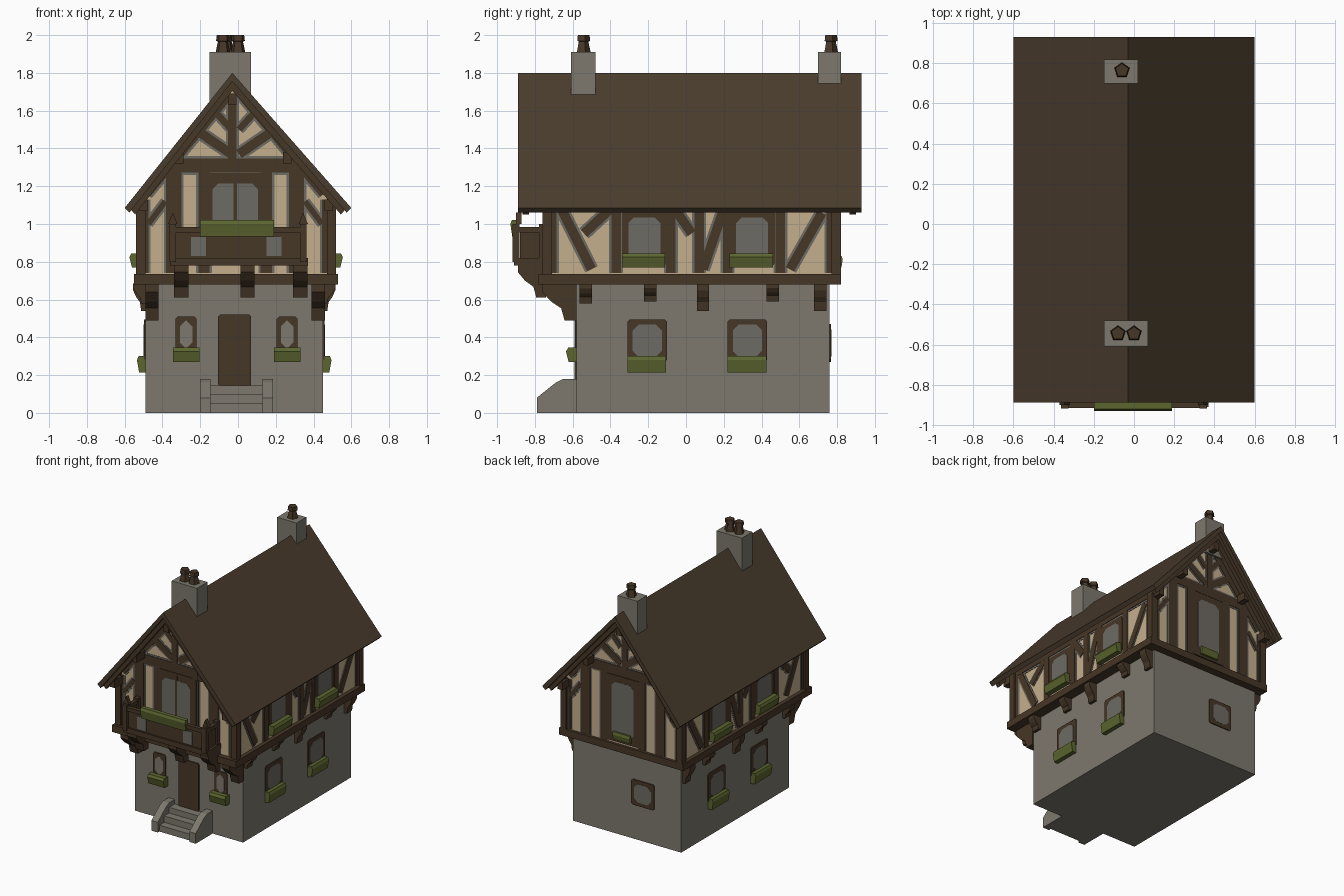
import bpy, bmesh, math
from mathutils import Vector as V

if "Cube" in bpy.data.objects:
    bpy.data.objects.remove(bpy.data.objects["Cube"])

COL = {"stone": (.205, .19, .155), "timber": (.062, .038, .020), "plaster": (.56, .43, .27),
       "roof_brown": (.068, .046, .027), "plant_green": (.105, .13, .028), "grey_edge": (.155, .145, .125)}
MATS = {}
for n, c in COL.items():
    MATS[n] = bpy.data.materials.new(n)
    MATS[n].diffuse_color = (*c, 1)
PARTS = {}


def prism(name, mat, pts, vec):
    """Closed prism: polygon swept along a vector, gathered per part."""
    bm = PARTS.setdefault((name, mat), bmesh.new())
    a = [bm.verts.new(p) for p in pts]
    b = [bm.verts.new(V(p) + V(vec)) for p in pts]
    n = len(a)
    bm.faces.new(a)
    bm.faces.new(b[::-1])
    for i in range(n):
        bm.faces.new((a[i], b[i], b[(i + 1) % n], a[(i + 1) % n]))


def box(name, mat, x0, x1, y0, y1, z0, z1):
    prism(name, mat, [(x0, y0, z0), (x1, y0, z0), (x1, y1, z0), (x0, y1, z0)], (0, 0, z1 - z0))


def along_y(name, mat, xz, y0, y1):
    prism(name, mat, [(x, y0, z) for x, z in xz], (0, y1 - y0, 0))


# wall faces: point from (u along wall, z, outward offset)
UP = {"front": lambda u, z, o: (u, -.74 - o, z), "back": lambda u, z, o: (u, .80 + o, z),
      "right": lambda u, z, o: (.50 + o, u, z), "left": lambda u, z, o: (-.52 - o, u, z)}
LOW = {"front": lambda u, z, o: (u, -.58 - o, z), "back": lambda u, z, o: (u, .76 + o, z),
       "right": lambda u, z, o: (.45 + o, u, z), "left": lambda u, z, o: (-.49 - o, u, z)}


def plate(name, mat, f, pts, d):
    prism(name, mat, [f(u, z, 0) for u, z in pts], V(f(0, 0, d)) - V(f(0, 0, 0)))


def beam(f, a, b, w=.06):
    """Timber strip on a wall with a slightly wider grey edge behind it."""
    a, b = V(a), V(b)
    t = (b - a).normalized()
    n = V((-t.y, t.x))
    for mat, h, d in (("grey_edge", w / 2 + .012, .003), ("timber", w / 2, .007)):
        plate("wall_timbers", mat, f, [a + n * h, b + n * h, b - n * h, a - n * h], d)


def cut_rect(u0, u1, z0, z1, c):
    return [(u0, z0 + c), (u0 + c, z0), (u1 - c, z0), (u1, z0 + c),
            (u1, z1 - c), (u1 - c, z1), (u0 + c, z1), (u0, z1 - c)]


def window(f, u0, u1, z0, z1, m=.028, glass="grey_edge"):
    plate("window_frames", "timber", f, cut_rect(u0, u1, z0, z1, .012), .008)
    plate("window_panes", glass, f, cut_rect(u0 + m, u1 - m, z0 + m, z1 - m, .03), .0095)


def planter(f, u0, u1, z0, z1, out):
    prof = [(0, z0), (out * .75, z0), (out, z1 - .02), (out * .8, z1), (0, z1)]
    prism("flower_boxes", "plant_green", [f(u0, z, o) for o, z in prof],
          V(f(u1, 0, 0)) - V(f(u0, 0, 0)))


def bracket(f, u, w, z0, z1, out, start=0):
    h = z1 - z0
    prof = [(start, z1), (start + out, z1), (start + out, z1 - h * .25), (start + out * .75, z1 - h * .5),
            (start + out * .45, z1 - h * .68), (start + out * .35, z0), (start, z0)]
    prism("brackets", "timber", [f(u - w / 2, z, o) for o, z in prof],
          V(f(w, 0, 0)) - V(f(0, 0, 0)))


# main volumes
box("ground_floor", "stone", -.49, .45, -.58, .76, 0, .69)
box("jetty_beam", "timber", -.55, .53, -.78, .82, .68, .735)
along_y("upper_floor", "plaster", [(-.52, .70), (.50, .70), (.50, 1.15), (-.03, 1.75), (-.52, 1.15)], -.74, .80)

# roof slab, barge boards and purlins
along_y("roof", "roof_brown", [(-.60, 1.085), (-.03, 1.80), (.60, 1.085), (.575, 1.06), (-.03, 1.755),
                               (-.575, 1.06)], -.89, .93)
for y in (-.865, .865):
    along_y("barge_boards", "timber", [(-.57, 1.08), (-.03, 1.76), (.57, 1.08), (.545, 1.05), (-.03, 1.705),
                                       (-.545, 1.05)], y, y + .035)
for x, z in ((-.31, 1.35), (.26, 1.35), (-.03, 1.66), (-.50, 1.10), (.48, 1.10)):
    box("purlins", "timber", x - .022, x + .022, -.85, .88, z - .03, z + .03)

# corner posts
for x in (-.515, .495):
    for y in (-.735, .795):
        box("corner_posts", "timber", x - .025, x + .025, y - .025, y + .025, .72, 1.14)

# gable framing, front and back
for side in ("front", "back"):
    f = UP[side]
    beam(f, (-.36, 1.31), (.31, 1.31), .075)
    beam(f, (-.03, 1.34), (-.03, 1.68), .045)
    for s in (-1, 1):
        m = lambda dx, z: (-.015 + s * dx, z)
        beam(f, m(.02, 1.37), m(.21, 1.50), .05)
        beam(f, m(.02, 1.50), m(.12, 1.61), .035)
        beam(f, m(.47, 1.16), m(.03, 1.69), .05)
        beam(f, m(.325, .74), m(.325, 1.30), .08)
        beam(f, m(.165, .74), m(.165, 1.30), .06)
        beam(f, m(.48, .74), m(.48, 1.13), .04)
        beam(f, m(.37, 1.12), m(.46, 1.0), .03)
window(UP["front"], -.19, .16, .80, 1.27, .055)
window(UP["back"], -.16, .13, .75, 1.27, .05)
plate("window_bar", "timber", UP["front"], [(-.025, .8), (-.005, .8), (-.005, 1.25), (-.025, 1.25)], .0098)
planter(UP["back"], -.09, .06, .77, .83, .03)

# long sides
for side in ("right", "left"):
    f, g = UP[side], LOW[side]
    for y in (-.71, -.37, -.08, .07, .22, .50, .77):
        beam(f, (y, .74), (y, 1.12), .05)
    for a, b in (((-.66, 1.08), (-.50, .76)), ((-.54, .95), (-.40, 1.08)), ((.03, .95), (-.06, 1.08)),
                 ((.09, .76), (.20, 1.08)), ((.55, .76), (.72, 1.06))):
        beam(f, a, b, .05)
    beam(f, (-.72, 1.11), (.78, 1.11), .05)
    for y0 in (-.34, .23):
        window(f, y0, y0 + .24, .78, 1.07, .035)
        planter(f, y0, y0 + .23, .77, .845, .055)
    for y0 in (-.31, .22):
        window(g, y0, y0 + .21, .27, .495)
        planter(g, y0, y0 + .205, .215, .30, .045)
    for y, z in ((-.53, .58), (-.19, .59), (.09, .54), (.46, .59), (.71, .54)):
        bracket(g, y, .065, z, .685, .065)

# ground floor front and back openings
f = LOW["front"]
plate("door", "timber", f, cut_rect(-.105, .07, .14, .52, .01), .009)
for u in (-.275, .26):
    window(f, u - .055, u + .055, .32, .51, .022, "stone")
    planter(f, u - .07, u + .07, .27, .345, .055)
window(LOW["back"], -.26, -.06, .27, .47)
for u in (-.455, .425):
    bracket(f, u, .07, .49, .69, .18)

# balcony
for u in (-.30, .05, .33):
    bracket(UP["front"], u, .075, .61, .79, .15, 0)
box("balcony_floor", "timber", -.36, .37, -.91, -.74, .78, .82)
box("balcony_front_panel", "timber", -.33, .34, -.897, -.885, .82, .96)
for x in (-.345, .345):
    box("balcony_end_panel", "timber", x - .006, x + .006, -.88, -.755, .82, .965)
    box("balcony_end_rail", "timber", x - .015, x + .015, -.90, -.74, .955, .985)
    for y in (-.90, -.76):
        box("balcony_posts", "timber", x - .018, x + .018, y - .018, y + .018, .80, 1.0)
    prism("post_caps", "timber", [(x - .025, -.90, 1.0), (x, -.90, 1.06), (x + .025, -.90, 1.0)], (0, .03, 0))
box("balcony_top_rail", "timber", -.36, .36, -.915, -.885, .955, .985)
for u in (-.21, .19):
    box("balcony_insets", "grey_edge", u - .04, u + .04, -.900, -.896, .83, .93)
planter(lambda u, z, o: (u, -.89 - o, z), -.20, .19, .935, 1.02, .04)

# entrance steps with cheek walls
for i, z in enumerate((.05, .10, .145)):
    box("steps", "stone", -.16, .14, -.77 + .06 * i, -.57, 0, z)
for x in (-.20, .13):
    cheek = [(-.57, 0), (-.79, 0), (-.79, .08), (-.69, .16), (-.65, .18), (-.57, .18)]
    prism("step_walls", "stone", [(x, y, z) for y, z in cheek], (.055, 0, 0))

# chimneys and five-sided pots
box("front_chimney", "stone", -.15, .07, -.61, -.48, 1.62, 1.91)
box("back_chimney", "stone", -.15, .02, .70, .82, 1.62, 1.91)
for x, y in ((-.08, -.545), (.0, -.545), (-.06, .765)):
    bm = PARTS.setdefault(("chimney_pots", "timber"), bmesh.new())
    rings = []
    for r, z in ((.042, 1.90), (.028, 1.965), (.038, 1.97), (.034, 2.0)):
        rings.append([bm.verts.new((x + r * math.sin(k * math.tau / 5), y + r * math.cos(k * math.tau / 5), z))
                      for k in range(5)])
    for a, b in zip(rings, rings[1:]):
        for k in range(5):
            bm.faces.new((a[k], a[(k + 1) % 5], b[(k + 1) % 5], b[k]))
    bm.faces.new(rings[0])
    bm.faces.new(rings[-1])

# turn gathered parts into objects
for (name, mat), bm in PARTS.items():
    bmesh.ops.recalc_face_normals(bm, faces=bm.faces)
    me = bpy.data.meshes.new(name)
    bm.to_mesh(me)
    bm.free()
    me.materials.append(MATS[mat])
    bpy.context.collection.objects.link(bpy.data.objects.new(name, me))

for m in bpy.data.materials:
    if m.users and not m.is_grease_pencil:
        m.use_nodes = True
        m.node_tree.nodes["Principled BSDF"].inputs["Base Color"].default_value = m.diffuse_color
